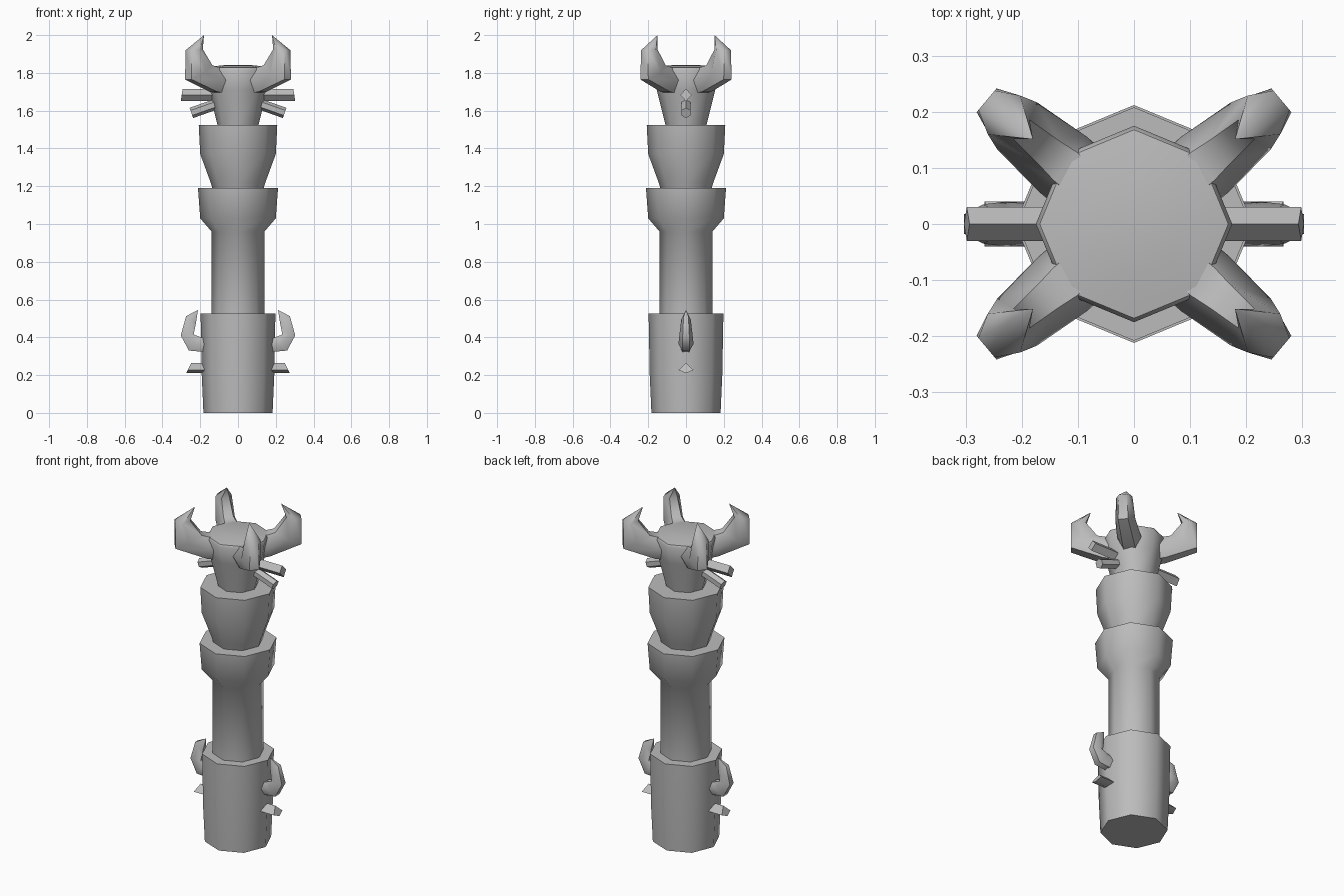
import bpy, bmesh, math
from mathutils import Vector

cube = bpy.data.objects.get("Cube")
if cube:
    bpy.data.objects.remove(cube, do_unlink=True)

STONE = (0.5, 0.5, 0.5, 1.0)
stone = bpy.data.materials.new("grey_stone")
stone.use_nodes = True
stone.diffuse_color = STONE
stone.node_tree.nodes["Principled BSDF"].inputs["Base Color"].default_value = STONE


def loft(name, rings, angle=50):
    """Skin a list of equal-length point rings and cap both ends."""
    bm = bmesh.new()
    loops = [[bm.verts.new(p) for p in ring] for ring in rings]
    for a, b in zip(loops, loops[1:]):
        for i in range(len(a)):
            j = (i + 1) % len(a)
            bm.faces.new((a[i], a[j], b[j], b[i]))
    bm.faces.new(loops[0])
    bm.faces.new(loops[-1])
    bmesh.ops.remove_doubles(bm, verts=bm.verts, dist=0.0005)
    bmesh.ops.recalc_face_normals(bm, faces=bm.faces)
    mesh = bpy.data.meshes.new(name)
    bm.to_mesh(mesh)
    bm.free()
    obj = bpy.data.objects.new(name, mesh)
    bpy.context.collection.objects.link(obj)
    mesh.materials.append(stone)
    bpy.ops.object.select_all(action='DESELECT')
    obj.select_set(True)
    bpy.context.view_layer.objects.active = obj
    bpy.ops.object.shade_smooth_by_angle(angle=math.radians(angle))
    return obj


def tier(name, profile, sides=8):
    """Eight-sided turned block from (radius, height) pairs."""
    turn = 2 * math.pi / sides
    return loft(name, [[(r * math.cos(i * turn), r * math.sin(i * turn), z)
                        for i in range(sides)] for r, z in profile])


def horn(name, direction, sections):
    """Six-sided horn; sections are (inner r, inner z, outer r, outer z, width)."""
    out = Vector((math.cos(direction), math.sin(direction), 0))
    side = Vector((-out.y, out.x, 0))
    rings = []
    for ri, zi, ro, zo, w in sections:
        inner = out * ri + Vector((0, 0, zi))
        outer = out * ro + Vector((0, 0, zo))
        mid = (inner + outer) / 2
        q = side * w / 4
        rings.append([inner - q, inner + q, mid + 2 * q,
                      outer + q, outer - q, mid - 2 * q])
    return loft(name, rings, 60)


def peg(name, sign, start, end, section, lean=0):
    """Straight peg along x with a (y, z) section; lean slants its end."""
    rings = [[(sign * (x + lean * dz), y, z + dz) for y, dz in section]
             for x, z in (start, end)]
    return loft(name, rings)


# Stacked body
tier("base_block", [(0.183, 0), (0.192, 0.2), (0.198, 0.525)])
tier("shaft_and_collar", [(0.14, 0.5), (0.14, 0.96), (0.2, 1.03), (0.212, 1.19)])
tier("chest_block", [(0.13, 1.17), (0.145, 1.22), (0.2, 1.37), (0.208, 1.525)])
tier("head", [(0.105, 1.5), (0.11, 1.53), (0.155, 1.71), (0.175, 1.815),
              (0.168, 1.828), (0.09, 1.84), (0.0, 1.843)])

# Four crown horns
crown = [(0.09, 1.825, 0.07, 1.685, 0.13),
         (0.16, 1.83, 0.17, 1.70, 0.13),
         (0.20, 1.84, 0.343, 1.765, 0.11),
         (0.262, 1.925, 0.343, 1.92, 0.09),
         (0.235, 2.0, 0.235, 2.0, 0.0)]
spread = math.radians(40)
for label, angle in (("back_left", spread), ("back_right", math.pi - spread),
                     ("front_right", math.pi + spread), ("front_left", -spread)):
    horn("crown_horn_" + label, angle, crown)

# Side horns and pegs, one set on each side
small = [(0.15, 0.40, 0.15, 0.32, 0.07),
         (0.195, 0.40, 0.26, 0.33, 0.08),
         (0.235, 0.415, 0.303, 0.41, 0.07),
         (0.222, 0.48, 0.275, 0.512, 0.05),
         (0.212, 0.545, 0.212, 0.545, 0.0)]
diamond = [(-0.03, 0), (0, 0.033), (0.03, 0), (0, -0.033)]
hexagon = [(-0.025, 0.013), (0, 0.027), (0.025, 0.013),
           (0.025, -0.013), (0, -0.027), (-0.025, -0.013)]
wedge = [(-0.04, -0.008), (0, 0.03), (0.04, -0.008), (0, -0.025)]
for label, s in (("left", 1), ("right", -1)):
    horn("base_horn_" + label, 0 if s > 0 else math.pi, small)
    peg("ear_peg_" + label, s, (0.1, 1.683), (0.298, 1.683), diamond, -0.15)
    peg("cheek_peg_" + label, s, (0.08, 1.647), (0.247, 1.588), hexagon, 0.35)
    peg("base_peg_" + label, s, (0.14, 0.235), (0.262, 0.235), wedge, -0.5)
